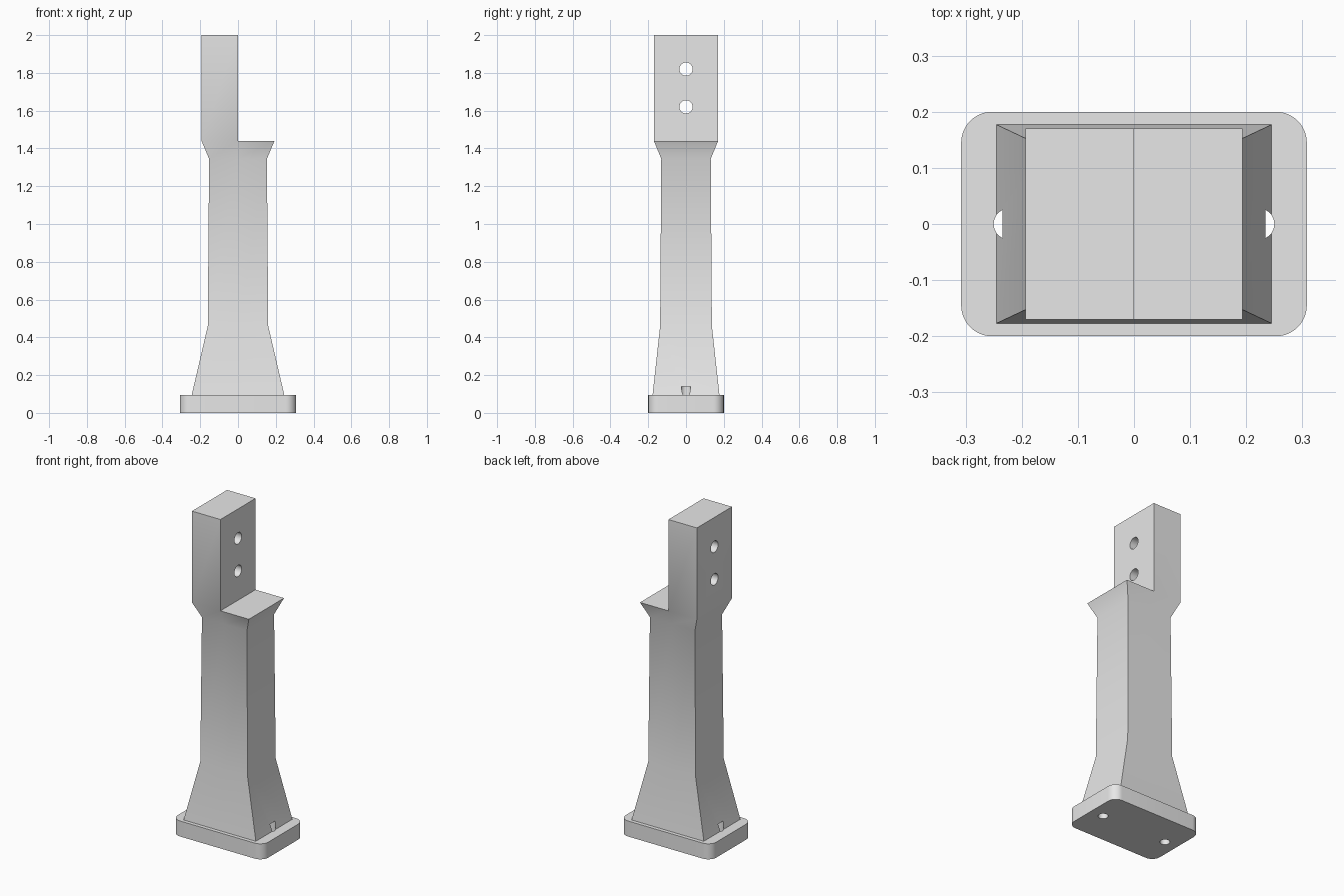
import bpy, bmesh, math
from mathutils import Matrix

cube = bpy.data.objects.get("Cube")
if cube:
    bpy.data.objects.remove(cube, do_unlink=True)

grey = bpy.data.materials.new("light_grey")
grey.use_nodes = True
grey.diffuse_color = (0.8, 0.8, 0.8, 1)
grey.node_tree.nodes["Principled BSDF"].inputs["Base Color"].default_value = (0.8, 0.8, 0.8, 1)


def finish(name, bm):
    bmesh.ops.recalc_face_normals(bm, faces=bm.faces)
    mesh = bpy.data.meshes.new(name)
    bm.to_mesh(mesh)
    bm.free()
    mesh.materials.append(grey)
    obj = bpy.data.objects.new(name, mesh)
    bpy.context.collection.objects.link(obj)
    return obj


def cylinder_cutter(name, radius, depth, matrix):
    bm = bmesh.new()
    bmesh.ops.create_cone(bm, cap_ends=True, segments=40, radius1=radius,
                          radius2=radius, depth=depth, matrix=matrix)
    cutter = finish(name, bm)
    cutter.hide_render = True
    return cutter


def cut_and_shade(obj, cutters):
    bpy.ops.object.select_all(action="DESELECT")
    obj.select_set(True)
    bpy.context.view_layer.objects.active = obj
    for cutter in cutters:
        mod = obj.modifiers.new("hole", "BOOLEAN")
        mod.operation = "DIFFERENCE"
        mod.solver = "EXACT"
        mod.object = cutter
        bpy.ops.object.modifier_apply(modifier=mod.name)
    bpy.ops.object.shade_smooth_by_angle(angle=math.radians(30))


# Base plate: rounded rectangle, extruded upwards
PLATE_X, PLATE_Y, PLATE_TOP, CORNER = 0.308, 0.2, 0.095, 0.055
bm = bmesh.new()
outline = []
for i, (sx, sy) in enumerate([(1, 1), (-1, 1), (-1, -1), (1, -1)]):
    for k in range(11):
        a = math.pi / 2 * (i + k / 10)
        outline.append(bm.verts.new((sx * (PLATE_X - CORNER) + CORNER * math.cos(a),
                                     sy * (PLATE_Y - CORNER) + CORNER * math.sin(a), 0)))
bottom = bm.faces.new(outline)
top = bmesh.ops.extrude_face_region(bm, geom=[bottom], use_keep_orig=True)
bmesh.ops.translate(bm, vec=(0, 0, PLATE_TOP),
                    verts=[g for g in top["geom"] if isinstance(g, bmesh.types.BMVert)])
base_plate = finish("base_plate", bm)

# Column: stacked rectangular sections (z, half width, half depth) split at x = 0
SECTIONS = [(PLATE_TOP, 0.245, 0.177), (0.46, 0.16, 0.137),
            (1.345, 0.153, 0.131), (1.44, 0.193, 0.17)]
bm = bmesh.new()
rings = []
for z, w, d in SECTIONS:
    points = [(-w, -d), (0, -d), (w, -d), (w, d), (0, d), (-w, d)]
    rings.append([bm.verts.new((x, y, z)) for x, y in points])
bm.faces.new(rings[0])
for low, high in zip(rings, rings[1:]):
    for i in range(6):
        j = (i + 1) % 6
        bm.faces.new((low[i], low[j], high[j], high[i]))
# Shelf on the left half, upright mounting tongue on the right half
last = rings[-1]
bm.faces.new(last[1:5])
foot = [last[0], last[1], last[4], last[5]]
tip = [bm.verts.new((v.co.x, v.co.y, 2)) for v in foot]
for i in range(4):
    j = (i + 1) % 4
    bm.faces.new((foot[i], foot[j], tip[j], tip[i]))
bm.faces.new(tip)
column = finish("column_with_tongue", bm)

# Screw holes through the plate, ending just inside the flared column foot
foot_cutters = [cylinder_cutter("foot_hole_cutter", 0.028, 0.24,
                                Matrix.Translation((s * 0.222, 0, 0.02)))
                for s in (-1, 1)]
# Cross holes through the tongue
tongue_cutters = [cylinder_cutter("tongue_hole_cutter", 0.035, 0.4,
                                  Matrix.Translation((-0.1, 0, z)) @ Matrix.Rotation(math.pi / 2, 4, "Y"))
                  for z in (1.62, 1.82)]

cut_and_shade(base_plate, foot_cutters)
cut_and_shade(column, foot_cutters + tongue_cutters)
for cutter in foot_cutters + tongue_cutters:
    bpy.data.objects.remove(cutter, do_unlink=True)
